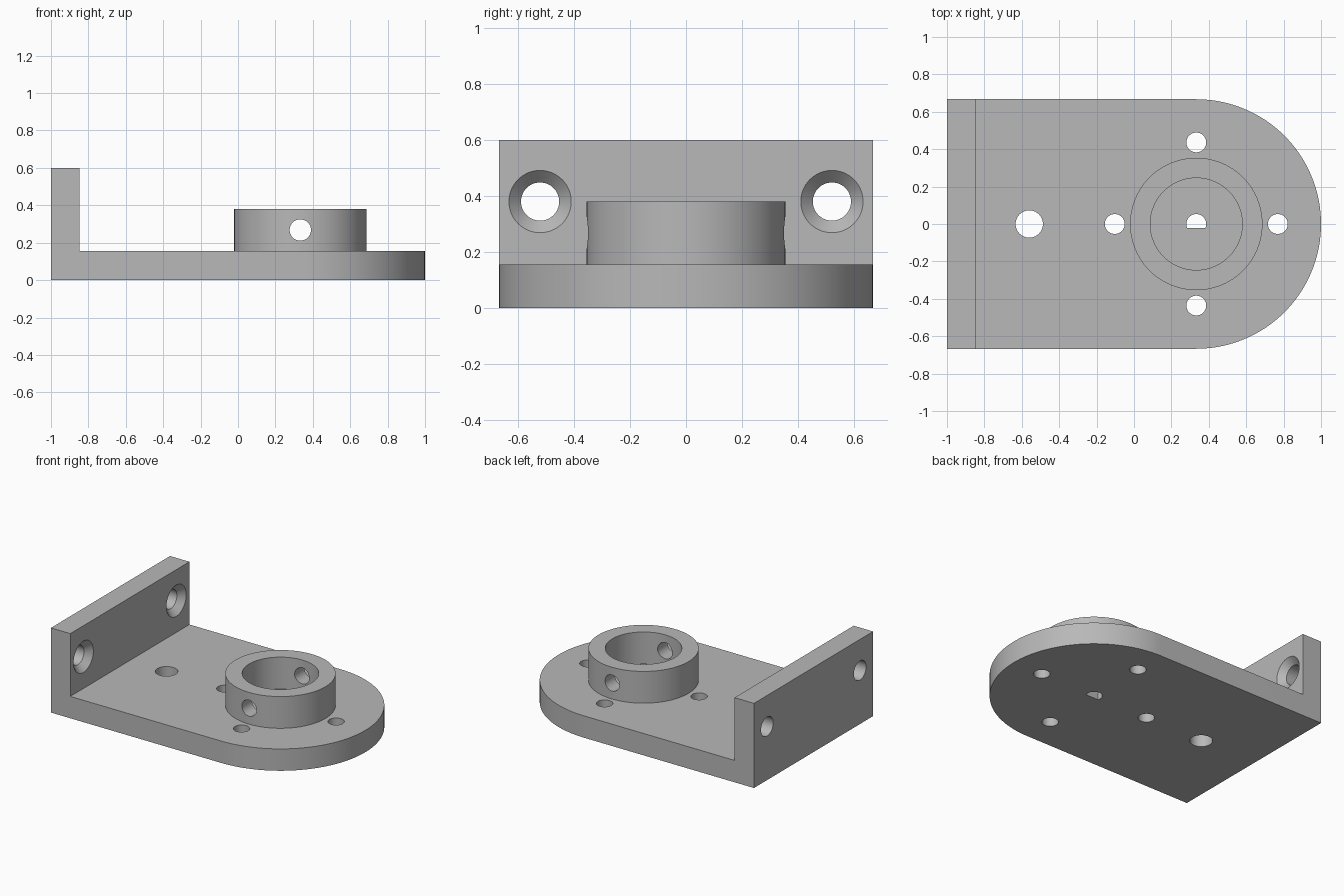
import bpy, bmesh
from math import sin, cos, pi, radians, asin
from mathutils import Matrix, Vector

default = bpy.data.objects.get("Cube")
if default:
    bpy.data.objects.remove(default, do_unlink=True)

HALF = 0.667          # half width and nose radius
CX = 0.333            # centre of nose, ring and bolt circle
PLATE = 0.155         # plate thickness
WALL_X = -0.848       # inner face of the upright wall
RING_TOP = 0.38

grey = bpy.data.materials.new("plain grey")
grey.use_nodes = True
colour = (0.48, 0.48, 0.48, 1)
grey.diffuse_color = colour
grey.node_tree.nodes["Principled BSDF"].inputs["Base Color"].default_value = colour


def arc(r, start, end, n, cx=0.0):
    return [(cx + r * cos(start + (end - start) * i / n),
             r * sin(start + (end - start) * i / n)) for i in range(n + 1)]


def add_object(name, bm):
    bmesh.ops.recalc_face_normals(bm, faces=bm.faces)
    mesh = bpy.data.meshes.new(name)
    bm.to_mesh(mesh)
    bm.free()
    mesh.materials.append(grey)
    obj = bpy.data.objects.new(name, mesh)
    bpy.context.collection.objects.link(obj)
    return obj


def prism(name, outline, z0, z1):
    bm = bmesh.new()
    face = bm.faces.new([bm.verts.new((x, y, z0)) for x, y in outline])
    top = bmesh.ops.extrude_face_region(bm, geom=[face])["geom"]
    bmesh.ops.translate(bm, vec=(0, 0, z1 - z0),
                        verts=[v for v in top if isinstance(v, bmesh.types.BMVert)])
    return add_object(name, bm)


def rod(name, centre, axis, r1, length, r2=None, sides=64):
    bm = bmesh.new()
    turn = Vector((0, 0, 1)).rotation_difference(Vector(axis)).to_matrix().to_4x4()
    bmesh.ops.create_cone(bm, cap_ends=True, segments=sides, radius1=r1,
                          radius2=r1 if r2 is None else r2, depth=length,
                          matrix=Matrix.Translation(centre) @ turn)
    return add_object(name, bm)


def box(name, low, high):
    corners = [(low[0], low[1]), (high[0], low[1]), (high[0], high[1]), (low[0], high[1])]
    return prism(name, corners, low[2], high[2])


def carve(obj, cutters):
    for c in cutters:
        c.hide_render = True
        mod = obj.modifiers.new("cut", 'BOOLEAN')
        mod.operation, mod.solver, mod.object = 'DIFFERENCE', 'EXACT', c
    bpy.context.view_layer.update()
    graph = bpy.context.evaluated_depsgraph_get()
    mesh = bpy.data.meshes.new_from_object(obj.evaluated_get(graph))
    obj.modifiers.clear()
    obj.data = mesh
    for c in cutters:
        bpy.data.objects.remove(c, do_unlink=True)


# Bracket: rounded outline, stepped down to leave the upright wall
outline = [(-1, -HALF)] + arc(HALF, -pi / 2, pi / 2, 64, CX) + [(-1, HALF)]
bracket = prism("bracket", outline, 0, 0.6)
cuts = [box("step_cutter", (WALL_X, -1, PLATE), (2, 1, 1))]

# Plate holes: one large, four on the bolt circle
cuts.append(rod("large_hole_cutter", (-0.56, 0, 0), (0, 0, 1), 0.073, 0.5))
for i in range(4):
    a = i * pi / 2
    spot = (CX + 0.436 * cos(a), 0.436 * sin(a), 0)
    cuts.append(rod("bolt_hole_cutter", spot, (0, 0, 1), 0.053, 0.5, sides=48))

# Centre hole with one flat side
flat = asin(0.021 / 0.053)
cuts.append(prism("shaft_hole_cutter", arc(0.053, -flat, pi + flat, 40, CX), -0.1, 0.3))

# Countersunk wall holes
for y in (-0.52, 0.52):
    cuts.append(rod("wall_hole_cutter", (-0.924, y, 0.38), (1, 0, 0), 0.068, 0.3))
    cuts.append(rod("countersink_cutter", (WALL_X - 0.017, y, 0.38), (1, 0, 0),
                    0.067, 0.054, 0.121))
carve(bracket, cuts)

# Ring collar with a bore and a cross hole
height = RING_TOP - PLATE
mid = (CX, 0, PLATE + height / 2)
collar = rod("ring_collar", mid, (0, 0, 1), 0.354, height, sides=96)
carve(collar, [rod("bore_cutter", mid, (0, 0, 1), 0.246, 1, sides=96),
               rod("cross_hole_cutter", (CX, 0, 0.268), (0, 1, 0), 0.057, 1)])

# Smooth round faces, keep edges sharp
bpy.ops.object.select_all(action='DESELECT')
for obj in (bracket, collar):
    obj.select_set(True)
bpy.context.view_layer.objects.active = bracket
bpy.ops.object.shade_smooth_by_angle(angle=radians(30))
